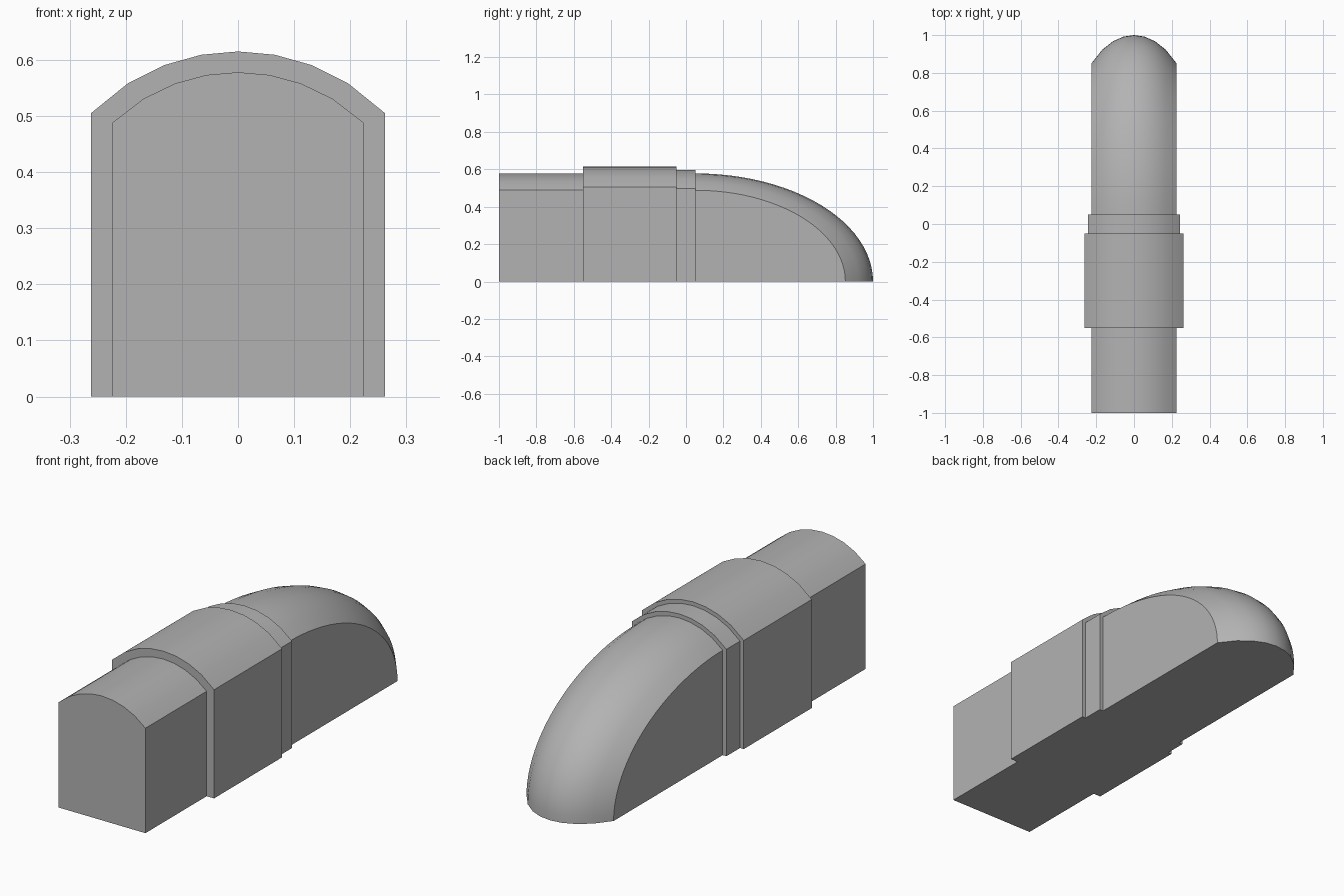
import bpy, bmesh, math

cube = bpy.data.objects.get("Cube")
if cube:
    bpy.data.objects.remove(cube, do_unlink=True)

grey = bpy.data.materials.new("plain grey")
colour = (0.45, 0.45, 0.45, 1)
grey.diffuse_color = colour
grey.use_nodes = True
grey.node_tree.nodes["Principled BSDF"].inputs["Base Color"].default_value = colour

ARCH_STEPS = 8


def arch_profile(half, spring, top):
    """Upright walls closed by a shallow circular arch, as (x, z) points."""
    rise = top - spring
    radius = (half ** 2 + rise ** 2) / (2 * rise)
    points = [(-half, 0)]
    for i in range(ARCH_STEPS + 1):
        x = half * (2 * i / ARCH_STEPS - 1)
        points.append((x, top - radius + math.sqrt(radius ** 2 - x ** 2)))
    return points + [(half, 0)]


def finish(name, bm):
    bmesh.ops.remove_doubles(bm, verts=bm.verts, dist=1e-5)
    bmesh.ops.recalc_face_normals(bm, faces=bm.faces)
    mesh = bpy.data.meshes.new(name)
    bm.to_mesh(mesh)
    bm.free()
    mesh.materials.append(grey)
    obj = bpy.data.objects.new(name, mesh)
    bpy.context.collection.objects.link(obj)
    bpy.ops.object.select_all(action="DESELECT")
    obj.select_set(True)
    bpy.context.view_layer.objects.active = obj
    bpy.ops.object.shade_smooth_by_angle(angle=math.radians(30))


def arched_block(name, profile, y0, y1):
    bm = bmesh.new()
    face = bm.faces.new([bm.verts.new((x, y0, z)) for x, z in profile])
    new = bmesh.ops.extrude_face_region(bm, geom=[face], use_keep_orig=True)["geom"]
    verts = [v for v in new if isinstance(v, bmesh.types.BMVert)]
    bmesh.ops.translate(bm, verts=verts, vec=(0, y1 - y0, 0))
    finish(name, bm)


def rounded_nose(name, profile, y0, length, steps=24):
    """Turn the arch a quarter circle about the floor line, then stretch it."""
    bm = bmesh.new()
    stretch = length / max(z for x, z in profile)
    arch = profile[1:-1]
    rows = []
    for i in range(steps + 1):
        a = math.pi / 2 * i / steps
        rows.append([bm.verts.new((x, y0 + z * stretch * math.sin(a), z * math.cos(a)))
                     for x, z in arch])
    for r, s in zip(rows, rows[1:]):
        for j in range(len(arch) - 1):
            bm.faces.new((r[j], r[j + 1], s[j + 1], s[j]))
    # flat side walls, back and floor
    left = bm.verts.new((arch[0][0], y0, 0))
    right = bm.verts.new((arch[-1][0], y0, 0))
    bm.faces.new([left] + [r[0] for r in rows])
    bm.faces.new([right] + [r[-1] for r in rows])
    bm.faces.new([left] + rows[0] + [right])
    bm.faces.new([left] + rows[-1] + [right])
    finish(name, bm)


body = arch_profile(0.224, 0.488, 0.578)
arched_block("front_body", body, -1, -0.55)
arched_block("wide_sleeve", arch_profile(0.262, 0.505, 0.615), -0.55, -0.05)
arched_block("collar_ring", arch_profile(0.243, 0.497, 0.597), -0.05, 0.05)
rounded_nose("rounded_back", body, 0.05, 0.95)
